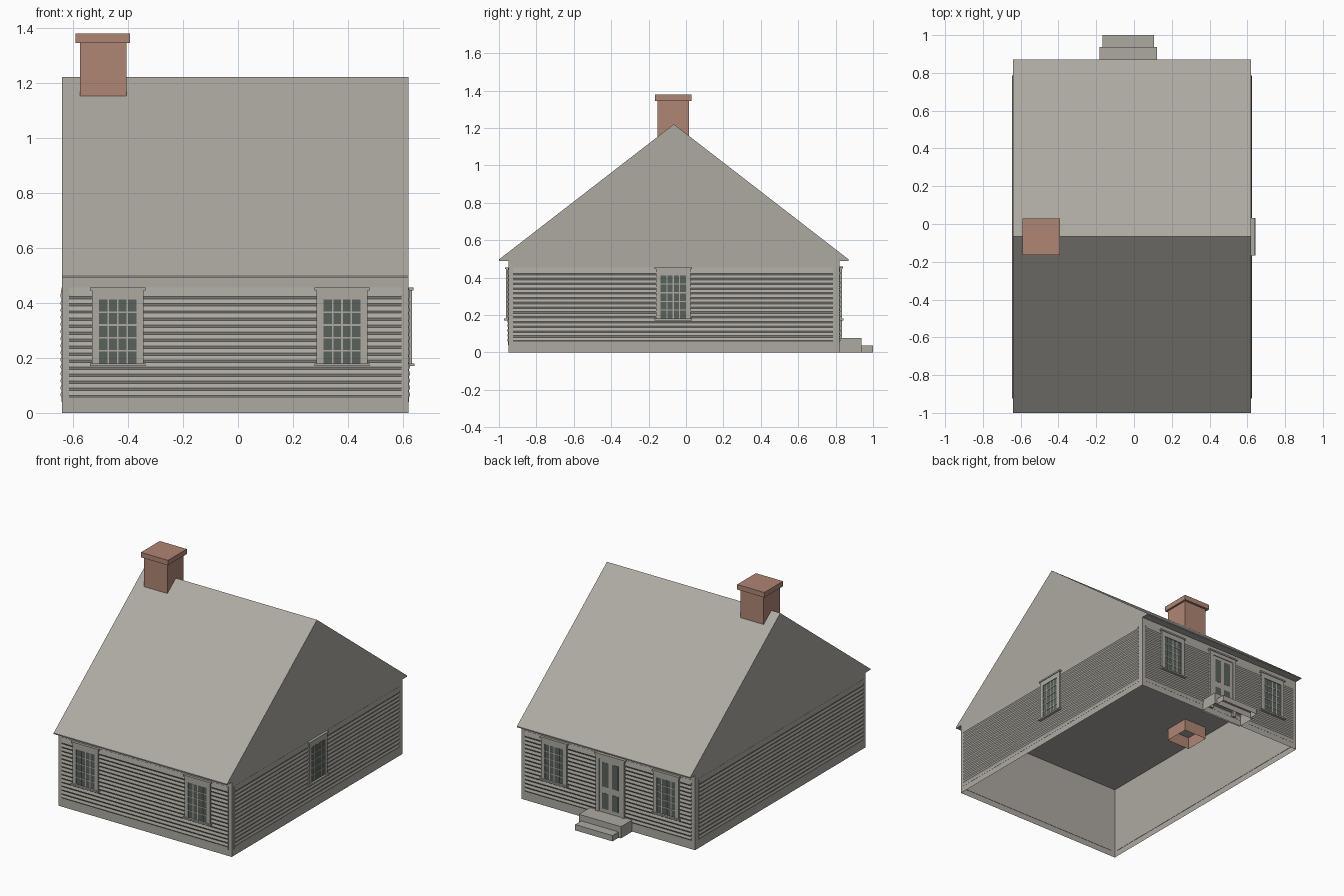
import bpy, bmesh
from mathutils import Vector

cube = bpy.data.objects.get("Cube")
if cube:
    bpy.data.objects.remove(cube)

# House footprint and heights
X0, X1, Y0, Y1 = -0.64, 0.62, -0.95, 0.82
EAVE, RIDGE, RIDGE_Y = 0.49, 1.22, -0.065


def material(name, r, g, b):
    m = bpy.data.materials.new(name)
    m.diffuse_color = (r, g, b, 1)
    m.use_nodes = True
    node = m.node_tree.nodes["Principled BSDF"]
    node.inputs["Base Color"].default_value = (r, g, b, 1)
    node.inputs["Roughness"].default_value = 0.9
    return m


GREY = material("weathered grey", 0.42, 0.40, 0.36)
BRICK = material("brick red", 0.43, 0.235, 0.175)
GLASS = material("dark glass", 0.10, 0.12, 0.105)

# Wall frames: (along, outward, up) to world
WALLS = {
    "front": lambda u, o, z: Vector((u, Y0 - o, z)),
    "back": lambda u, o, z: Vector((u, Y1 + o, z)),
    "left": lambda u, o, z: Vector((X1 + o, u, z)),
    "right": lambda u, o, z: Vector((X0 - o, u, z)),
}


def world(u, o, z):
    return Vector((u, o, z))


def prism(bm, profile, u0, u1, place=world):
    """Extrude an (outward, up) profile along a wall."""
    a = [bm.verts.new(place(u0, o, z)) for o, z in profile]
    b = [bm.verts.new(place(u1, o, z)) for o, z in profile]
    n = len(a)
    faces = [bm.faces.new(a), bm.faces.new(b[::-1])]
    for i in range(n):
        j = (i + 1) % n
        faces.append(bm.faces.new((a[i], b[i], b[j], a[j])))
    bmesh.ops.recalc_face_normals(bm, faces=faces)
    return faces


def box(bm, u0, u1, o0, o1, z0, z1, place=world):
    return prism(bm, [(o0, z0), (o1, z0), (o1, z1), (o0, z1)], u0, u1, place)


def remove_facing(bm, faces, *signs):
    """Open a box by dropping its bottom (-1) and/or top (+1)."""
    bm.normal_update()
    drop = [f for f in faces if any(f.normal.z * s > 0.9 for s in signs)]
    bmesh.ops.delete(bm, geom=drop, context="FACES")


def finish(name, bm, mat):
    mesh = bpy.data.meshes.new(name)
    bm.to_mesh(mesh)
    bm.free()
    mesh.materials.append(mat)
    obj = bpy.data.objects.new(name, mesh)
    bpy.context.collection.objects.link(obj)
    return obj


# Wall shell, open underneath
bm = bmesh.new()
remove_facing(bm, box(bm, X0, X1, Y0, Y1, 0, EAVE), -1, 1)
finish("walls", bm, GREY)

# Gabled roof with its flat ceiling
bm = bmesh.new()
lip = EAVE + 0.007
prism(bm, [(-1, EAVE), (0.87, EAVE), (0.87, lip), (RIDGE_Y, RIDGE), (-1, lip)], X0, X1)
finish("roof", bm, GREY)


# Overlapping clapboards between the corner boards
def siding(side, u0, u1):
    pitch, first, out, back = 0.0256, 0.055, 0.006, 0.001
    profile = [(-0.002, 0.04), (back, 0.04)]
    for i in range(15):
        z = first + i * pitch
        profile += [(back, z), (out, z + 0.009)]
    profile += [(back, 0.455), (-0.002, 0.455)]
    bm = bmesh.new()
    prism(bm, profile, u0, u1, WALLS[side])
    finish(side + "_siding", bm, GREY)


for side in WALLS:
    if side in ("front", "back"):
        siding(side, X0 + 0.025, X1 - 0.025)
    else:
        siding(side, Y0 + 0.025, Y1 - 0.035)


# Sash windows: casing, sill, cap, glazing bars and glass
def window(name, side, c):
    place = WALLS[side]
    half, glass, low, high = 0.093, 0.068, 0.18, 0.412
    bm = bmesh.new()
    for s in (-1, 1):
        a, b = sorted((c + s * glass, c + s * half))
        box(bm, a, b, 0, 0.013, low, 0.445, place)
    box(bm, c - glass, c + glass, 0, 0.013, high, 0.445, place)
    box(bm, c - 0.1, c + 0.1, 0, 0.022, 0.17, low, place)
    box(bm, c - 0.1, c + 0.1, 0, 0.017, 0.445, 0.455, place)
    for i in range(1, 4):
        u = c - glass + i * glass / 2
        box(bm, u - 0.003, u + 0.003, 0, 0.010, low, high, place)
    for i in range(1, 5):
        z = low + i * (high - low) / 5
        box(bm, c - glass, c + glass, 0, 0.010, z - 0.003, z + 0.003, place)
    finish(name + "_frame", bm, GREY)
    bm = bmesh.new()
    box(bm, c - glass, c + glass, 0, 0.008, low, high, place)
    finish(name + "_glass", bm, GLASS)


for side in ("front", "back"):
    window(side + "_right_window", side, -0.437)
    window(side + "_left_window", side, 0.378)
window("side_window", "left", -0.068)

# Back door with casing, cap and four dark panels
DOOR = -0.03
place = WALLS["back"]
bm = bmesh.new()
for s in (-1, 1):
    a, b = sorted((DOOR + s * 0.08, DOOR + s * 0.105))
    box(bm, a, b, 0, 0.014, 0.04, 0.45, place)
box(bm, DOOR - 0.08, DOOR + 0.08, 0, 0.014, 0.425, 0.45, place)
box(bm, DOOR - 0.113, DOOR + 0.113, 0, 0.019, 0.45, 0.46, place)
box(bm, DOOR - 0.08, DOOR + 0.08, 0, 0.009, 0.07, 0.425, place)
finish("back_door", bm, GREY)
bm = bmesh.new()
for s in (-1, 1):
    a, b = sorted((DOOR + s * 0.012, DOOR + s * 0.058))
    box(bm, a, b, 0.005, 0.010, 0.245, 0.405, place)
    box(bm, a, b, 0.005, 0.010, 0.1, 0.205, place)
finish("door_panels", bm, GLASS)

# Door steps, hollow underneath
bm = bmesh.new()
upper = box(bm, DOOR - 0.153, DOOR + 0.153, 0.81, 0.937, 0, 0.077)
lower = box(bm, DOOR - 0.136, DOOR + 0.136, 0.937, 1.0, 0, 0.038)
remove_facing(bm, upper + lower, -1)
finish("door_steps", bm, GREY)

# Chimney stack running down through the ceiling, with a cap
bm = bmesh.new()
remove_facing(bm, box(bm, -0.575, -0.406, -0.153, 0.015, 0.41, 1.35), -1)
box(bm, -0.59, -0.393, -0.165, 0.03, 1.345, 1.378)
finish("chimney", bm, BRICK)
